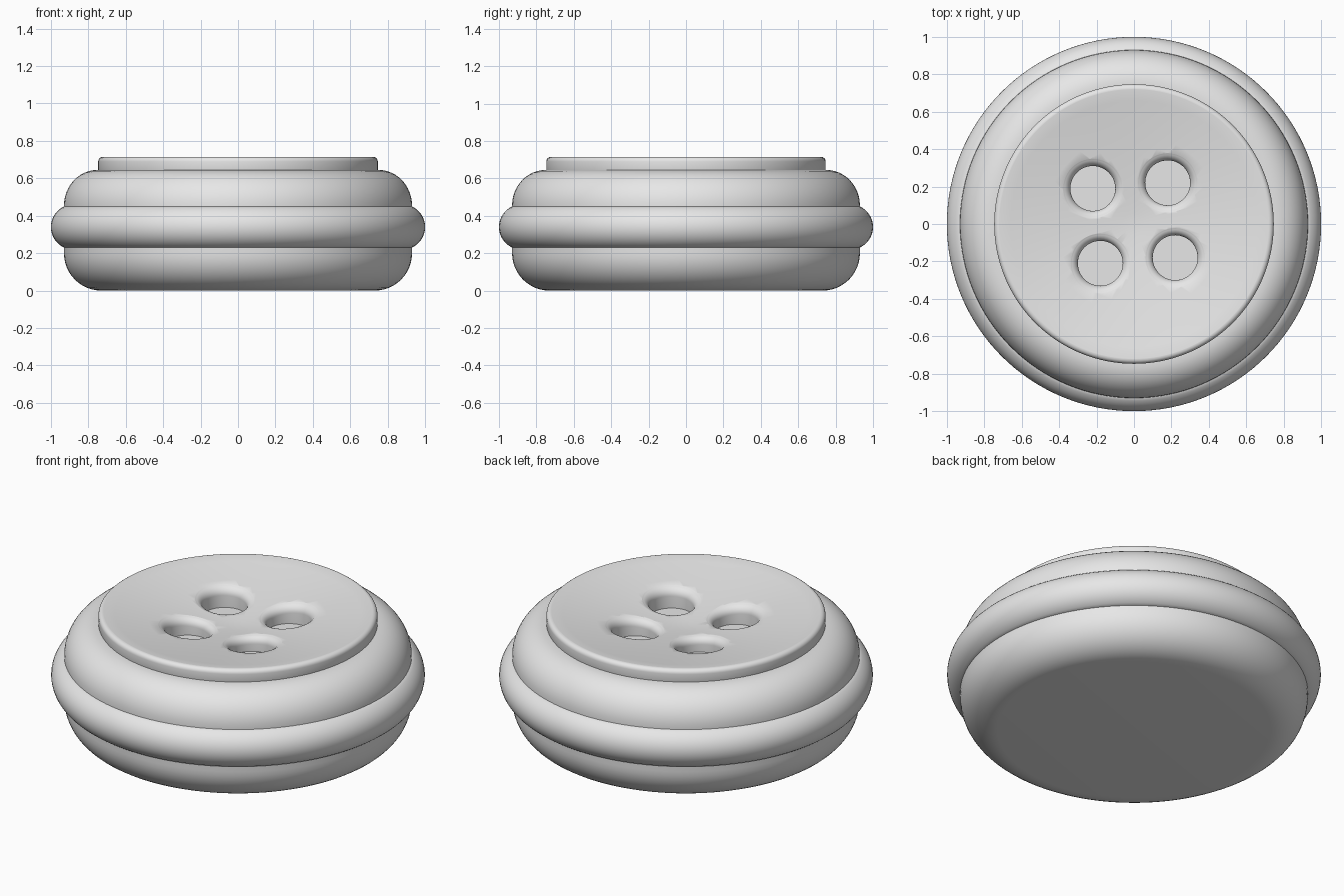
import bpy
import bmesh
from math import sin, cos, pi, radians, hypot

cube = bpy.data.objects.get("Cube")
if cube:
    bpy.data.objects.remove(cube, do_unlink=True)

grey = bpy.data.materials.new("soft grey")
grey.use_nodes = True
grey.diffuse_color = (0.8, 0.8, 0.8, 1)
grey.node_tree.nodes["Principled BSDF"].inputs["Base Color"].default_value = (0.8, 0.8, 0.8, 1)


def arc(cx, cz, rx, rz, start, end, steps=12):
    """Points of an elliptical arc, angles in degrees."""
    angles = [radians(start + (end - start) * i / steps) for i in range(steps + 1)]
    return [(cx + rx * cos(a), cz + rz * sin(a)) for a in angles]


def lathe(name, profile, segments=128, closed=False):
    """Spin a radius/height profile about the z axis; poles become single points."""
    bm = bmesh.new()
    pts = [bm.verts.new((r, 0, z)) for r, z in profile]
    pairs = list(zip(pts, pts[1:])) + ([(pts[-1], pts[0])] if closed else [])
    edges = [bm.edges.new(p) for p in pairs]
    bmesh.ops.spin(bm, geom=pts + edges, cent=(0, 0, 0), axis=(0, 0, 1),
                   angle=2 * pi, steps=segments)
    bmesh.ops.remove_doubles(bm, verts=bm.verts, dist=1e-5)
    bmesh.ops.recalc_face_normals(bm, faces=bm.faces)
    mesh = bpy.data.meshes.new(name)
    bm.to_mesh(mesh)
    bm.free()
    mesh.materials.append(grey)
    obj = bpy.data.objects.new(name, mesh)
    bpy.context.collection.objects.link(obj)
    return obj


def smooth(obj, angle=35):
    bpy.ops.object.select_all(action="DESELECT")
    obj.select_set(True)
    bpy.context.view_layer.objects.active = obj
    bpy.ops.object.shade_smooth_by_angle(angle=radians(angle))


def dish(r):
    """Height of the shallow hollow on top of the cap."""
    return 0.715 - 0.09 * (1 - min(r / 0.72, 1) ** 1.4)


# Pillow-shaped body, open at the top beneath the cap
body = lathe("body", [(0, 0)] + arc(0.73, 0.2, 0.2, 0.2, -90, 0)
             + arc(0.75, 0.455, 0.18, 0.19, 0, 90) + [(0.72, 0.645)])
smooth(body)

# Bulging band around the waist
band = lathe("waist_band", [(0.9, 0.23)] + arc(0.879, 0.34, 0.121, 0.121, -65, 65, 16)
             + [(0.9, 0.45)], closed=True)
smooth(band)

# Raised cap with a hollowed top
rings = [(0.72 * i / 12, dish(0.72 * i / 12)) for i in range(13)]
cap = lathe("cap", rings + arc(0.722, 0.69, 0.025, 0.025, 90, 0, 6)
            + [(0.747, 0.64), (0.7, 0.5), (0, 0.5)])

# Four thread holes with rounded lips that follow the hollow
hole_floor = 0.55
for i, (x, y) in enumerate([(0.18, 0.22), (-0.22, 0.19), (-0.18, -0.21), (0.22, -0.18)]):
    lip = arc(0.165, -0.045, 0.045, 0.045, 180, 100, 8)
    cutter = lathe(f"hole_cutter_{i + 1}", [(0, -1), (0.12, -1)] + lip
                   + [(0.185, 0.015), (0.185, 0.1), (0, 0.1)], 48)
    for v in cutter.data.vertices:
        if v.co.z < -0.5:
            v.co.z = hole_floor
        else:
            v.co.z += dish(hypot(v.co.x + x, v.co.y + y))
        v.co.x += x
        v.co.y += y
    cutter.hide_render = True
    cutter.hide_set(True)
    cut = cap.modifiers.new(f"hole_{i + 1}", "BOOLEAN")
    cut.operation = "DIFFERENCE"
    cut.solver = "EXACT"
    cut.object = cutter

# Bake the holes into the cap, then drop the cutters
bpy.context.view_layer.update()
evaluated = cap.evaluated_get(bpy.context.evaluated_depsgraph_get())
cap.data = bpy.data.meshes.new_from_object(evaluated)
cap.modifiers.clear()
for obj in [o for o in bpy.data.objects if o.name.startswith("hole_cutter")]:
    bpy.data.objects.remove(obj, do_unlink=True)
smooth(cap, 40)
